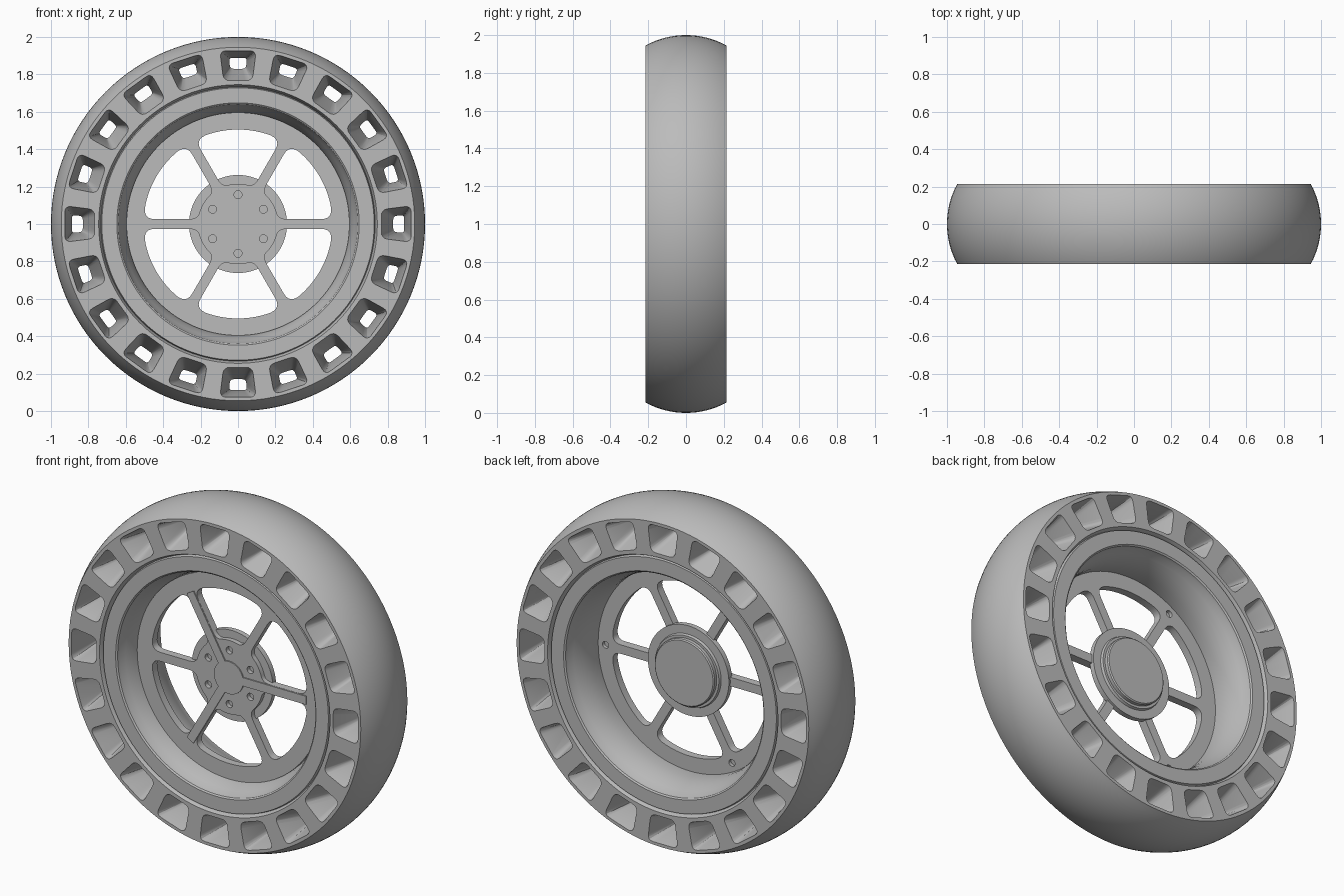
import bpy, bmesh
from math import sin, cos, asin, pi, radians, sqrt

if "Cube" in bpy.data.objects:
    bpy.data.objects.remove(bpy.data.objects["Cube"], do_unlink=True)

grey = bpy.data.materials.new("plain_grey")
grey.use_nodes = True
grey.diffuse_color = (0.5, 0.5, 0.5, 1)
grey.node_tree.nodes["Principled BSDF"].inputs["Base Color"].default_value = (0.5, 0.5, 0.5, 1)

SEGS = 128
AXLE = 1.0          # height of the wheel centre


def polar(r, a):
    return (r * cos(a), r * sin(a))


def add_object(name, bm):
    bmesh.ops.recalc_face_normals(bm, faces=bm.faces)
    mesh = bpy.data.meshes.new(name)
    bm.to_mesh(mesh)
    bm.free()
    mesh.materials.append(grey)
    ob = bpy.data.objects.new(name, mesh)
    bpy.context.collection.objects.link(ob)
    ob.location.z = AXLE
    return ob


def smooth(ob):
    bpy.ops.object.select_all(action='DESELECT')
    ob.select_set(True)
    bpy.context.view_layer.objects.active = ob
    bpy.ops.object.shade_smooth_by_angle(angle=radians(30))


def lathe(name, profile):
    """Spin a closed (radius, y) loop about the axle; r = 0 closes a solid."""
    bm = bmesh.new()
    verts = [bm.verts.new((r, y, 0)) for r, y in profile]
    edges = [bm.edges.new((verts[i - 1], verts[i])) for i in range(len(verts))]
    bmesh.ops.spin(bm, geom=verts + edges, cent=(0, 0, 0), axis=(0, 1, 0),
                   angle=2 * pi, steps=SEGS, use_merge=True)
    bmesh.ops.remove_doubles(bm, verts=bm.verts, dist=0.0001)
    return add_object(name, bm)


def plate(name, outlines, front, back):
    """Flat plate between two y values; inner outlines become holes."""
    curve = bpy.data.curves.new(name, 'CURVE')
    curve.dimensions = '2D'
    curve.fill_mode = 'BOTH'
    curve.extrude = (back - front) / 2
    for pts in outlines:
        s = curve.splines.new('POLY')
        s.points.add(len(pts) - 1)
        for p, (x, z) in zip(s.points, pts):
            p.co = (x, z, 0, 1)
        s.use_cyclic_u = True
    temp = bpy.data.objects.new(name + "_outline", curve)
    bpy.context.collection.objects.link(temp)
    bpy.context.view_layer.update()
    mesh = bpy.data.meshes.new_from_object(
        temp.evaluated_get(bpy.context.evaluated_depsgraph_get()))
    bm = bmesh.new()
    bm.from_mesh(mesh)
    bpy.data.objects.remove(temp, do_unlink=True)
    bpy.data.meshes.remove(mesh)
    bmesh.ops.remove_doubles(bm, verts=bm.verts, dist=0.00005)
    for v in bm.verts:      # stand the plate upright
        x, z, d = v.co
        v.co = (x, (front + back) / 2 - d, z)
    ob = add_object(name, bm)
    smooth(ob)
    return ob


def circle(r, n=SEGS, centre=(0, 0)):
    return [(centre[0] + r * cos(2 * pi * i / n), centre[1] + r * sin(2 * pi * i / n))
            for i in range(n)]


def bend(a, b, c, n=6):
    """Rounded corner from a to c, pulled towards b."""
    return [tuple((1 - t) ** 2 * p + 2 * t * (1 - t) * q + t * t * s
                  for p, q, s in zip(a, b, c)) for t in [i / n for i in range(n + 1)]]


# tyre body
WIDTH, SHOULDER = 0.215, 0.945
crown = (WIDTH ** 2 + (1 - SHOULDER) ** 2) / (2 * (1 - SHOULDER))
tread = []
for i in range(17):
    y = WIDTH * (i / 8 - 1)
    tread.append((1 - crown + sqrt(crown ** 2 - y * y), y))
tyre = lathe("tyre", [(0.733, 0.19), (0.733, -0.19), (0.745, -WIDTH)] + tread + [(0.745, WIDTH)])

# tapered pockets through the tyre, narrowest in the middle
POCKETS = 20
bm = bmesh.new()


def pocket_loop(y, r_in, r_out, half_in, half_out, corner):
    box = [(-half_in, r_in), (half_in, r_in), (half_out, r_out), (-half_out, r_out)]
    pts = []
    for i, b in enumerate(box):
        ends = []
        for o in (box[i - 1], box[(i + 1) % 4]):
            d = sqrt((o[0] - b[0]) ** 2 + (o[1] - b[1]) ** 2)
            ends.append(tuple(p + (q - p) * corner / d for p, q in zip(b, o)))
        pts += bend(ends[0], b, ends[1], 4)
    return [(x, y, z) for x, z in pts]


side = (0.765, 0.927, 0.078, 0.098, 0.035)
throat = (0.83, 0.888, 0.042, 0.048, 0.018)
over = 0.005        # the cutter pokes slightly out of each face
for k in range(POCKETS):
    a = 2 * pi * k / POCKETS
    rings = []
    for y, dims in ((-WIDTH - over, side), (0, throat), (WIDTH + over, side)):
        rings.append([bm.verts.new((x * cos(a) + z * sin(a), yy, z * cos(a) - x * sin(a)))
                      for x, yy, z in pocket_loop(y, *dims)])
    n = len(rings[0])
    for lo, hi in zip(rings, rings[1:]):
        for i in range(n):
            bm.faces.new((lo[i - 1], lo[i], hi[i], hi[i - 1]))
    bm.faces.new(rings[0])
    bm.faces.new(rings[-1])
cutter = add_object("pocket_cutter", bm)
cut = tyre.modifiers.new("pockets", 'BOOLEAN')
cut.operation = 'DIFFERENCE'
cut.solver = 'EXACT'
cut.object = cutter
bpy.ops.object.select_all(action='DESELECT')
tyre.select_set(True)
bpy.context.view_layer.objects.active = tyre
bpy.ops.object.modifier_apply(modifier=cut.name)
bpy.data.objects.remove(cutter, do_unlink=True)
smooth(tyre)

# rim barrel with a lip on each side
half = [(0.735, 0.185), (0.728, 0.205), (0.648, 0.205), (0.64, 0.198), (0.636, 0.18),
        (0.622, 0.15), (0.607, 0.11), (0.597, 0.07), (0.592, 0.03)]
smooth(lathe("rim", half + [(r, -y) for r, y in reversed(half)]))

# spoked centre: six windows between spokes
SPOKE, R_OUT, R_IN = 0.026, 0.505, 0.215
FRONT, MID, BACK = -0.08, -0.055, -0.035


def window(centre):
    def at(r, sgn, slip=0):
        edge = pi / 6 - asin(SPOKE / r) - slip
        return polar(r, centre + sgn * edge)

    def arc(r, sgn, slip):
        edge = pi / 6 - asin(SPOKE / r) - slip
        return [polar(r, centre + sgn * edge * (1 - i / 8)) for i in range(1, 16)]

    pts = bend(at(R_OUT - 0.06, -1), at(R_OUT, -1), at(R_OUT, -1, 0.12))
    pts += arc(R_OUT, -1, 0.12)
    pts += bend(at(R_OUT, 1, 0.12), at(R_OUT, 1), at(R_OUT - 0.06, 1))
    pts += bend(at(R_IN + 0.05, 1), at(R_IN, 1), at(R_IN, 1, 0.16))
    pts += arc(R_IN, 1, 0.16)
    pts += bend(at(R_IN, -1, 0.16), at(R_IN, -1), at(R_IN + 0.05, -1))
    return pts


gaps = [pi / 6 + k * pi / 3 for k in range(6)]
thirds = [k * 2 * pi / 3 for k in range(3)]
windows = [window(a) for a in gaps]
bolts = [circle(0.021, 20, polar(0.157, a)) for a in gaps]
pins = [circle(0.02, 20, polar(0.545, a)) for a in thirds]
plate("spoke_wheel_front", [circle(0.596)] + windows + bolts, FRONT, MID)
plate("spoke_wheel_back", [circle(0.596)] + windows + pins, MID, BACK)

# raised three-armed rib across the hub
rib, core = [], 0.095
for a in thirds:
    for r, s in ((core, -1), (0.5, -1), (0.5, 1), (core, 1)):
        rib.append(polar(r, a + s * asin(SPOKE * 0.95 / r)))
    start = asin(SPOKE / core)
    rib += [polar(core, a + start + (2 * pi / 3 - 2 * start) * i / 10) for i in range(1, 10)]
plate("hub_rib", [rib], FRONT - 0.007, FRONT + 0.002)

# hub flange with the stepped cap behind it
smooth(lathe("hub_flange", [(0, -0.052), (0.262, -0.052), (0.262, -0.022), (0.212, -0.022),
                            (0.207, -0.008), (0.193, -0.008), (0.193, 0.012),
                            (0.187, 0.018), (0, 0.018)]))
